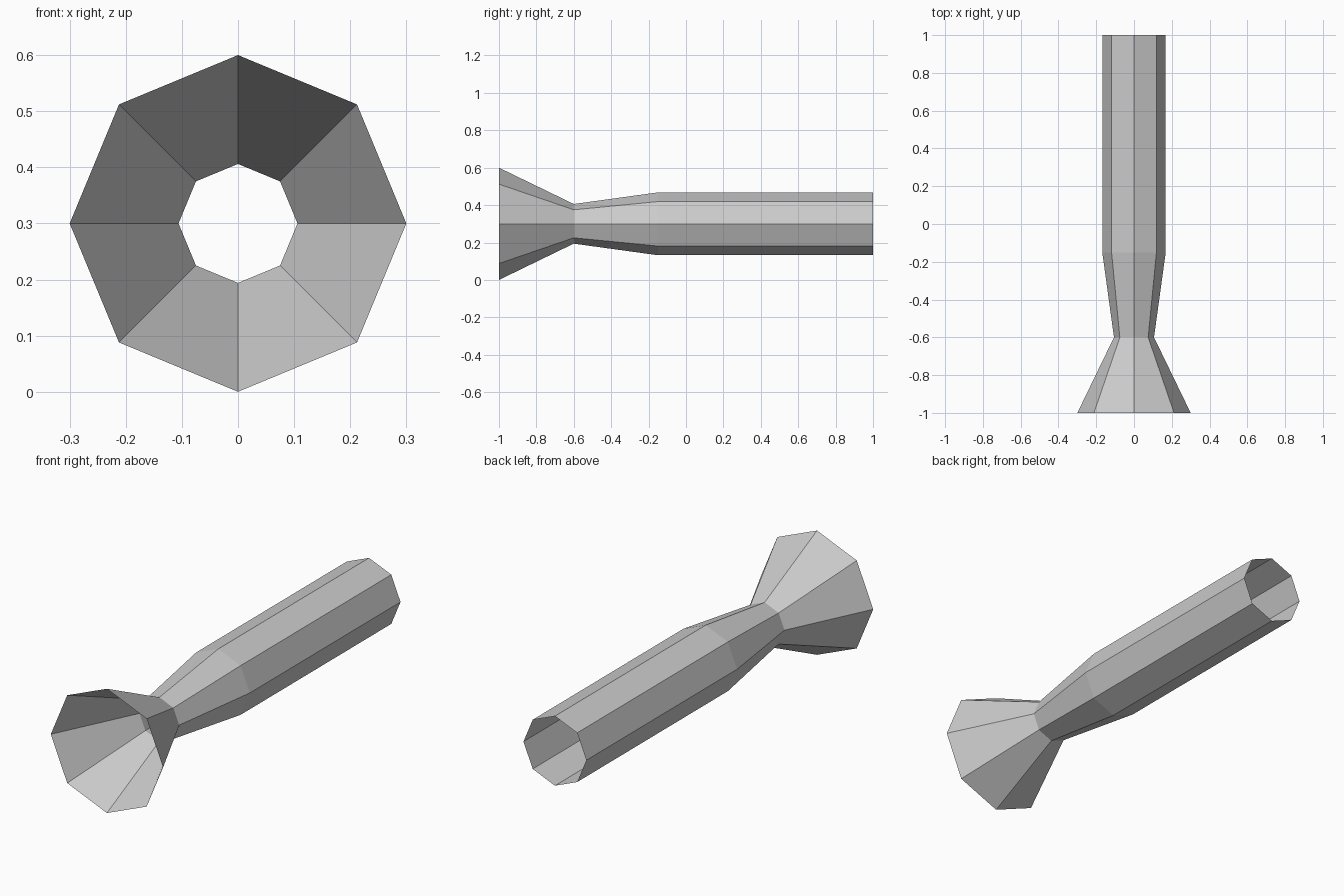
import bpy
import bmesh
from math import radians
from mathutils import Matrix

SIDES = 8
AXIS_HEIGHT = 0.3

cube = bpy.data.objects.get("Cube")
if cube:
    bpy.data.objects.remove(cube, do_unlink=True)

# Plain grey finish
grey = bpy.data.materials.new("light_grey")
grey.use_nodes = True
colour = (0.6, 0.6, 0.6, 1.0)
grey.diffuse_color = colour
grey.node_tree.nodes["Principled BSDF"].inputs["Base Color"].default_value = colour


def open_tube(name, front_y, front_radius, back_y, back_radius):
    """Single-walled octagonal tube section lying along y, open at both ends."""
    place = Matrix.Translation((0, (front_y + back_y) / 2, AXIS_HEIGHT))
    turn = Matrix.Rotation(radians(90), 4, "X")
    bm = bmesh.new()
    bmesh.ops.create_cone(bm, cap_ends=False, segments=SIDES,
                          radius1=back_radius, radius2=front_radius,
                          depth=back_y - front_y, matrix=place @ turn)
    # Make the wall face outwards
    bm.normal_update()
    axis = Matrix.Translation((0, 0, -AXIS_HEIGHT))
    inward = []
    for face in bm.faces:
        outward = axis @ face.calc_center_median()
        outward.y = 0
        if face.normal.dot(outward) < 0:
            inward.append(face)
    bmesh.ops.reverse_faces(bm, faces=inward)
    mesh = bpy.data.meshes.new(name)
    bm.to_mesh(mesh)
    bm.free()
    mesh.materials.append(grey)
    obj = bpy.data.objects.new(name, mesh)
    bpy.context.collection.objects.link(obj)
    return obj


# Flared mouth, tapering neck and straight barrel
open_tube("flared_mouth", -1.0, 0.3, -0.6, 0.106)
open_tube("tapered_neck", -0.6, 0.106, -0.15, 0.168)
open_tube("barrel", -0.15, 0.168, 1.0, 0.168)
